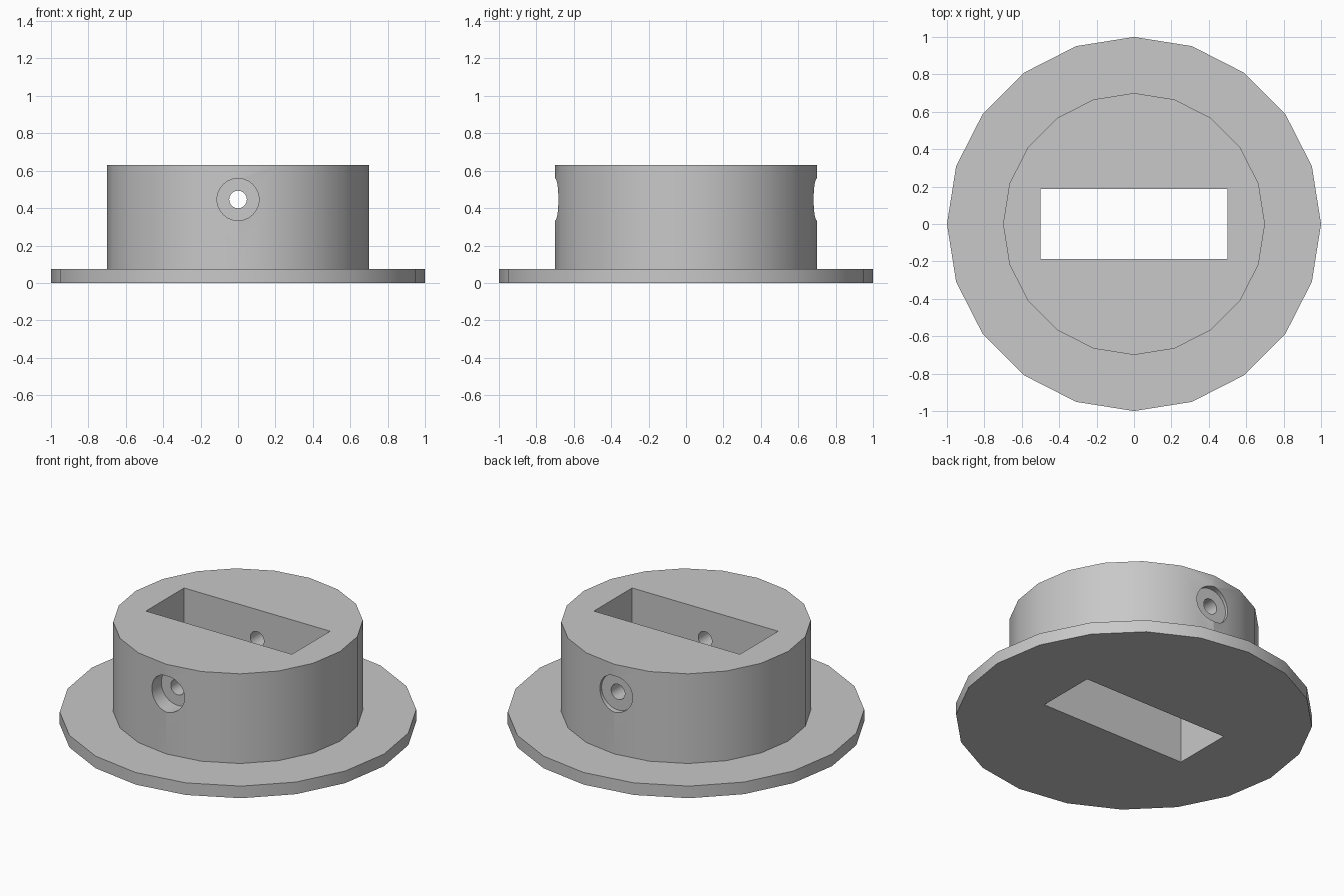
import bpy, math

default = bpy.data.objects.get("Cube")
if default:
    bpy.data.objects.remove(default, do_unlink=True)

SIDES = 20
FLANGE_R, FLANGE_H = 1.0, 0.075
HUB_R, HUB_H = 0.70, 0.63
SCREW_Z = 0.446

grey = bpy.data.materials.new("plain grey")
grey.use_nodes = True
colour = (0.58, 0.58, 0.58, 1)
grey.diffuse_color = colour
grey.node_tree.nodes["Principled BSDF"].inputs["Base Color"].default_value = colour


def lathe(name, profile):
    """Closed solid turned around z, with a vertex on each axis."""
    verts, faces = [], []
    for r, z in profile:
        for i in range(SIDES):
            a = 2 * math.pi * i / SIDES
            verts.append((r * math.cos(a), r * math.sin(a), z))
    for k in range(len(profile) - 1):
        for i in range(SIDES):
            j = (i + 1) % SIDES
            lo, hi = k * SIDES, (k + 1) * SIDES
            faces.append((lo + i, lo + j, hi + j, hi + i))
    faces.append(tuple(reversed(range(SIDES))))
    faces.append(tuple(range(len(verts) - SIDES, len(verts))))
    mesh = bpy.data.meshes.new(name)
    mesh.from_pydata(verts, [], faces)
    obj = bpy.data.objects.new(name, mesh)
    bpy.context.collection.objects.link(obj)
    mesh.materials.append(grey)
    return obj


def drill(name, radius, y0, y1):
    """Round cutter along y."""
    bpy.ops.mesh.primitive_cylinder_add(
        vertices=48, radius=radius, depth=y1 - y0,
        location=(0, (y0 + y1) / 2, SCREW_Z), rotation=(math.pi / 2, 0, 0))
    bpy.context.object.name = name
    return bpy.context.object


# Flange and hub turned as one solid
hub = lathe("flanged_hub", [(FLANGE_R, 0), (FLANGE_R, FLANGE_H),
                            (HUB_R, FLANGE_H), (HUB_R, HUB_H)])

# Rectangular slot through the middle
bpy.ops.mesh.primitive_cube_add(size=1, location=(0, 0, HUB_H / 2))
slot = bpy.context.object
slot.name = "slot_cutter"
slot.scale = (1.0, 0.374, 2.0)

# Screw bore with a deep front recess and a shallow back recess
cutters = [slot,
           drill("bore_cutter", 0.047, -1, 1),
           drill("front_recess_cutter", 0.112, -1, -0.59),
           drill("back_recess_cutter", 0.112, 0.665, 1)]

bpy.ops.object.select_all(action='DESELECT')
hub.select_set(True)
bpy.context.view_layer.objects.active = hub
for cutter in cutters:
    cutter.data.materials.append(grey)
    cutter.hide_render = True
    mod = hub.modifiers.new(cutter.name, 'BOOLEAN')
    mod.operation = 'DIFFERENCE'
    mod.solver = 'EXACT'
    mod.object = cutter
    bpy.ops.object.modifier_apply(modifier=mod.name)
for cutter in cutters:
    bpy.data.objects.remove(cutter, do_unlink=True)

bpy.ops.object.shade_smooth_by_angle(angle=math.radians(30))
